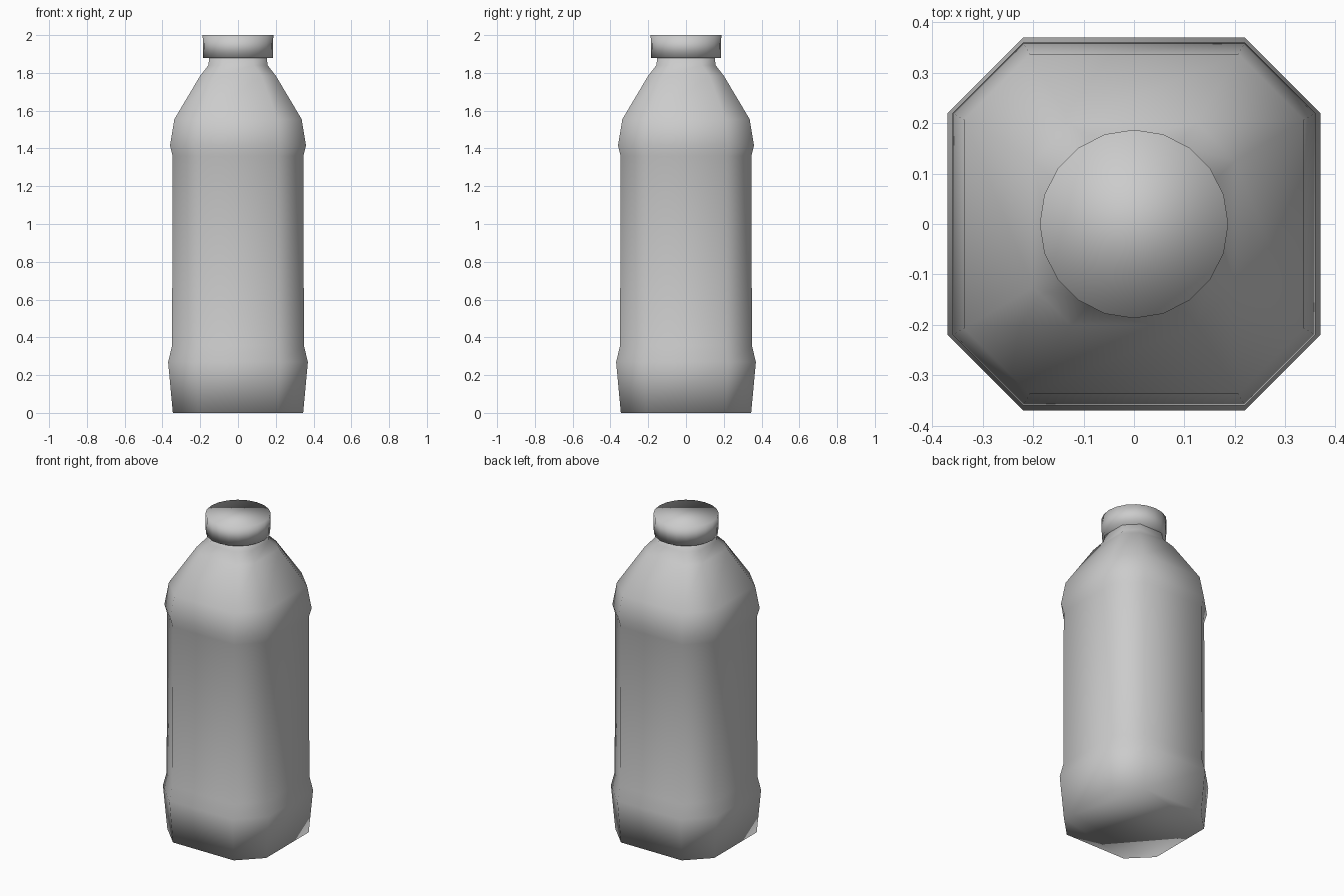
import bpy, bmesh, math

if "Cube" in bpy.data.objects:
    bpy.data.objects.remove(bpy.data.objects["Cube"])


def loft(name, rings):
    """Skin a stack of equal-count vertex rings and cap both ends."""
    bm = bmesh.new()
    loops = [[bm.verts.new(p) for p in ring] for ring in rings]
    n = len(loops[0])
    for low, high in zip(loops, loops[1:]):
        for i in range(n):
            j = (i + 1) % n
            bm.faces.new((low[i], low[j], high[j], high[i]))
    bm.faces.new(loops[0][::-1])
    bm.faces.new(loops[-1])
    bmesh.ops.recalc_face_normals(bm, faces=bm.faces)
    for f in bm.faces:
        f.smooth = True
    mesh = bpy.data.meshes.new(name)
    bm.to_mesh(mesh)
    bm.free()
    obj = bpy.data.objects.new(name, mesh)
    bpy.context.collection.objects.link(obj)
    return obj


def octagon(h, f, z):
    """Square of half-width h with cut corners; f is half the flat side."""
    return [(h, -f, z), (h, f, z), (f, h, z), (-f, h, z),
            (-h, f, z), (-h, -f, z), (-f, -h, z), (f, -h, z)]


def circle(r, z, n=20):
    return [(r * math.cos(2 * math.pi * i / n),
             r * math.sin(2 * math.pi * i / n), z) for i in range(n)]


# Bottle body: half-width, half flat side, height
profile = [(0.345, 0.212, 0.0), (0.37, 0.22, 0.27), (0.349, 0.213, 0.355),
           (0.346, 0.212, 1.36), (0.36, 0.22, 1.415), (0.337, 0.207, 1.555),
           (0.2, 0.125, 1.785), (0.157, 0.085, 1.84), (0.15, 0.075, 1.9)]
loft("bottle_body", [octagon(*p) for p in profile])

# Screw cap
loft("cap", [circle(0.184, 1.88), circle(0.187, 2.0)])
